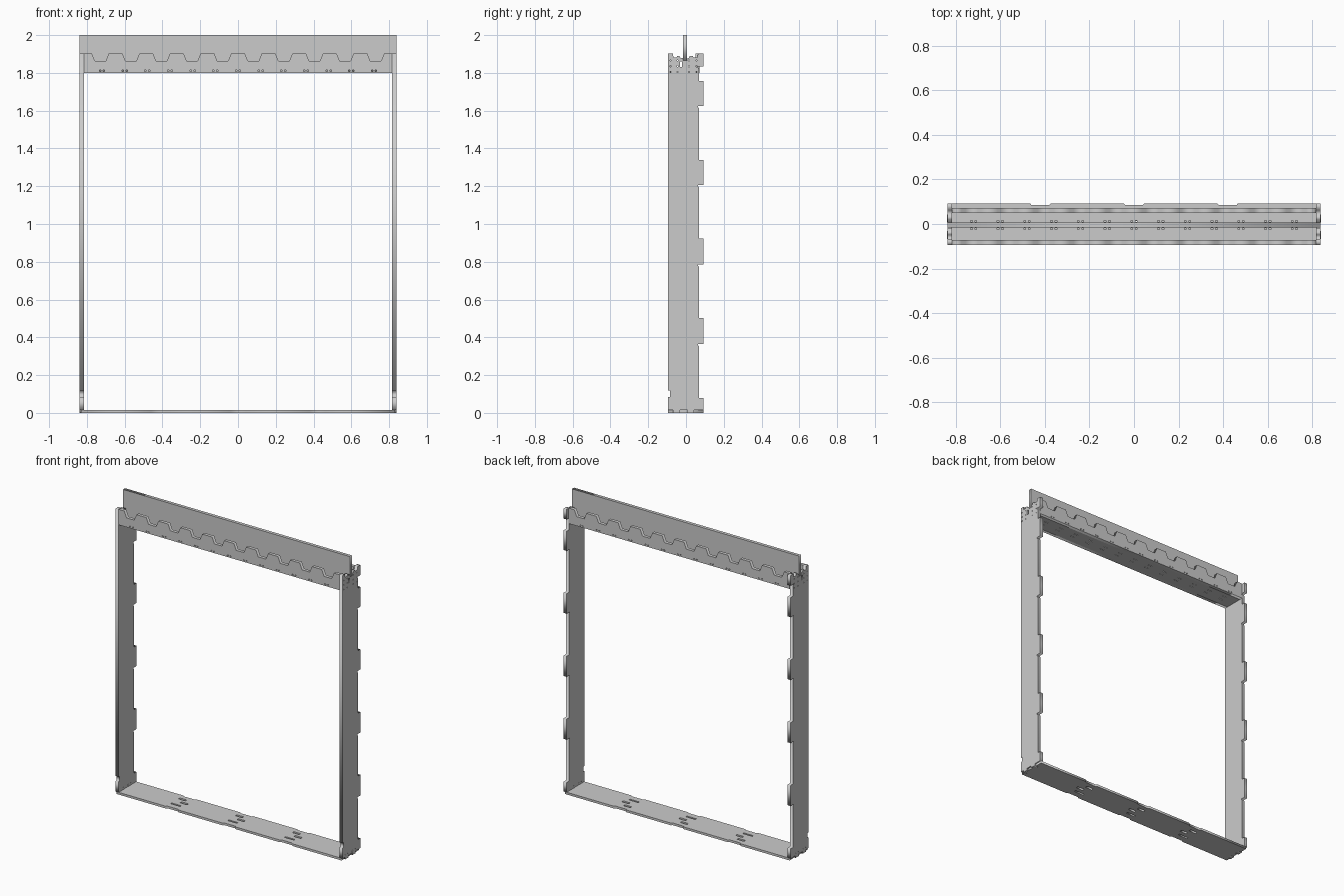
import bpy
from mathutils import Matrix

T = 0.022  # board thickness
AXES = {
    'XY': Matrix(((1, 0, 0), (0, 1, 0), (0, 0, 1))),
    'XZ': Matrix(((1, 0, 0), (0, 0, -1), (0, 1, 0))),
    'YZ': Matrix(((0, 0, 1), (1, 0, 0), (0, 1, 0))),
}


def rect(u, v, w, h):
    return [(u - w / 2, v - h / 2), (u + w / 2, v - h / 2),
            (u + w / 2, v + h / 2), (u - w / 2, v + h / 2)]


def board(name, outline, holes, plane, offset, thick=T):
    """Flat cut board: outline with holes, centred on the offset along its normal."""
    cu = bpy.data.curves.new(name, 'CURVE')
    cu.dimensions = '2D'
    cu.fill_mode = 'BOTH'
    cu.extrude = thick / 2
    for loop in [outline] + holes:
        sp = cu.splines.new('POLY')
        sp.points.add(len(loop) - 1)
        for p, (u, v) in zip(sp.points, loop):
            p.co = (u, v, 0, 1)
        sp.use_cyclic_u = True
    tmp = bpy.data.objects.new(name + '_curve', cu)
    bpy.context.collection.objects.link(tmp)
    me = bpy.data.meshes.new_from_object(
        tmp.evaluated_get(bpy.context.evaluated_depsgraph_get()))
    bpy.data.objects.remove(tmp)
    me.transform(AXES[plane].to_4x4())
    ob = bpy.data.objects.new(name, me)
    bpy.context.collection.objects.link(ob)
    ob.location = {'XY': (0, 0, offset), 'XZ': (0, offset, 0),
                   'YZ': (offset, 0, 0)}[plane]
    return ob


# side jambs: back edge with tabs, notched top and foot
jamb = [(-0.094, 0.014), (-0.094, 0.085), (-0.084, 0.085), (-0.084, 0.118),
        (-0.094, 0.118), (-0.094, 1.903), (-0.070, 1.903), (-0.066, 1.882),
        (-0.050, 1.882), (-0.046, 1.890), (-0.034, 1.890), (-0.030, 1.880),
        (-0.017, 1.880), (-0.017, 1.865), (0.007, 1.865), (0.007, 1.880),
        (0.016, 1.880), (0.020, 1.890), (0.036, 1.890), (0.040, 1.882),
        (0.060, 1.882), (0.064, 1.903)]
for hi, lo in ((1.903, 1.835), (1.757, 1.625), (1.34, 1.206),
               (0.922, 0.785), (0.503, 0.365), (0.08, 0.014)):
    if hi < 1.9:
        jamb.append((0.070, hi))
    jamb += [(0.093, hi), (0.093, lo)]
    if lo > 0.02:
        jamb += [(0.064, lo), (0.064, lo - 0.008), (0.070, lo - 0.012)]
jamb_holes = [rect(-0.026, 1.845, 0.012, 0.03)]
jamb_holes += [rect(y, z, 0.006, 0.006) for y in (-0.082, -0.045, 0.016, 0.056)
               for z in (1.805, 1.835, 1.865)]
for side, s in (('left', -1), ('right', 1)):
    board(side + '_jamb', jamb, jamb_holes, 'YZ', s * 0.827)
    # sill tabs passing up at the jamb foot
    for y in (-0.05, 0.025):
        board(side + '_sill_tab', rect(y, 0.015, 0.035, 0.03), [], 'YZ',
              s * 0.827, T + 0.002)

# lintel side boards with tapered notches along the top edge
lintel = [(-0.816, 1.80), (0.816, 1.80), (0.816, 1.903)]
for i in range(9, -1, -1):
    x = (i - 4.5) * 0.162
    lintel += [(x + 0.045, 1.903), (x + 0.028, 1.862),
               (x - 0.028, 1.862), (x - 0.045, 1.903)]
lintel.append((-0.816, 1.903))
dots = [rect((i - 6) * 0.12 + d, 1.811, 0.008, 0.006)
        for i in range(13) for d in (-0.01, 0.01)]
board('front_lintel_board', lintel, dots, 'XZ', -0.083)
board('back_lintel_board', lintel, dots, 'XZ', 0.061)

# lintel base between the side boards
slots = [rect((i - 6) * 0.12 + d, y, 0.008, 0.006)
         for i in range(13) for d in (-0.01, 0.01) for y in (-0.022, 0.012)]
board('lintel_base', rect(0, -0.011, 1.632, 0.124), slots, 'XY', 1.811)

# tall centre board resting in the jamb notches
board('header_board', [(-0.816, 1.82), (0.816, 1.82), (0.816, 1.865),
                       (0.838, 1.865), (0.838, 2.0), (-0.838, 2.0),
                       (-0.838, 1.865), (-0.816, 1.865)], [], 'XZ', -0.005)

# sill with shallow edge notches and joint slots
sill = [(-0.83, -0.094)]
for x in (-0.42, 0, 0.42):
    sill += [(x - 0.047, -0.094), (x - 0.04, -0.086),
             (x + 0.04, -0.086), (x + 0.047, -0.094)]
sill += [(0.83, -0.094), (0.83, 0.093)]
for x in (0.42, 0, -0.42):
    sill += [(x + 0.047, 0.093), (x + 0.04, 0.085),
             (x - 0.04, 0.085), (x - 0.047, 0.093)]
sill.append((-0.83, 0.093))
sill_holes = []
for x in (-0.42, 0, 0.42):
    sill_holes += [rect(x - 0.02, 0.045, 0.05, 0.016),
                   rect(x + 0.02, 0.005, 0.05, 0.016),
                   rect(x - 0.01, -0.04, 0.07, 0.012)]
board('sill', sill, sill_holes, 'XY', 0.0075, 0.015)
